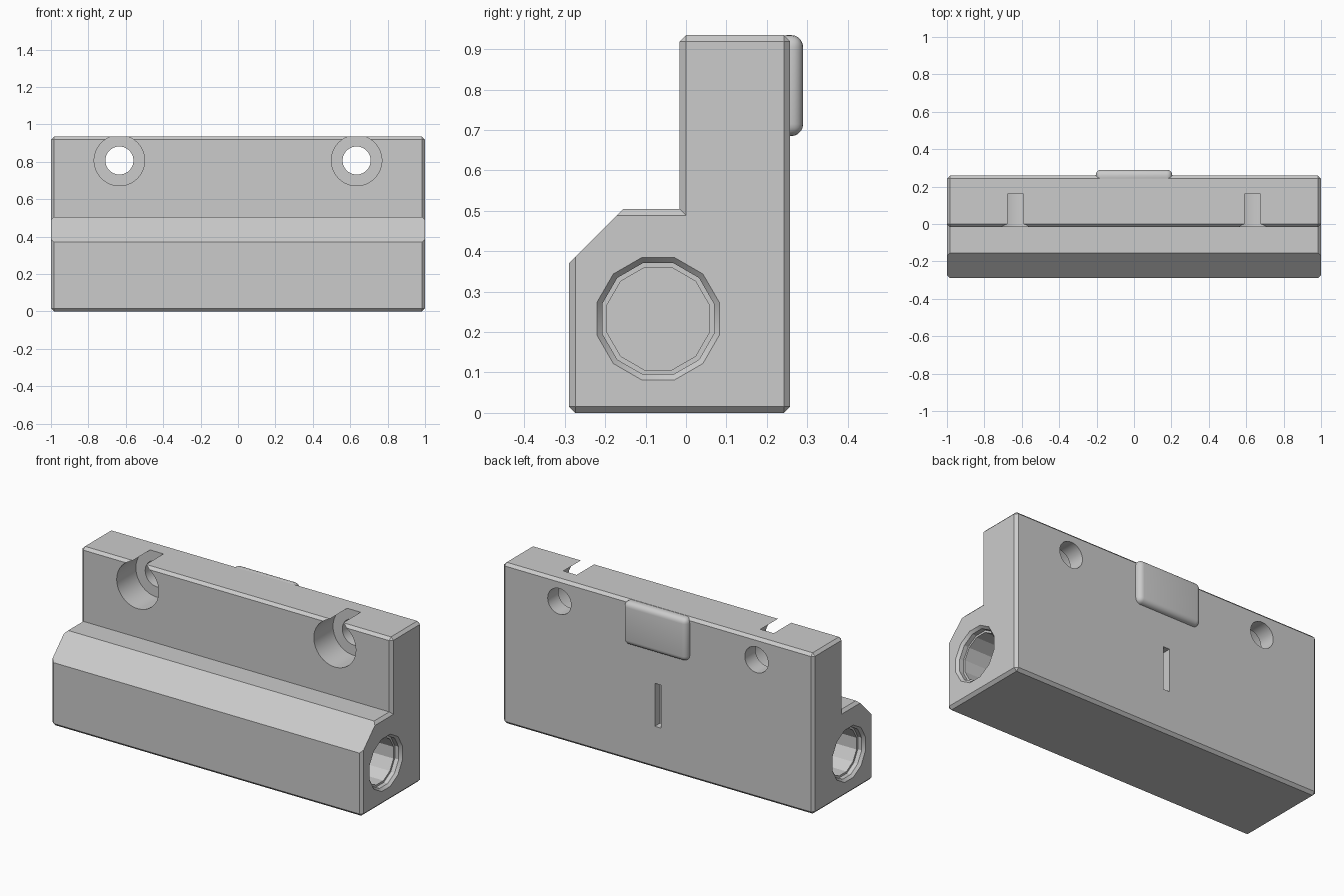
import bpy, bmesh, math
from mathutils import Matrix, Vector

old = bpy.data.objects.get("Cube")
if old:
    bpy.data.objects.remove(old, do_unlink=True)

grey = bpy.data.materials.new("plain grey")
grey.use_nodes = True
colour = (0.6, 0.6, 0.6, 1)
grey.diffuse_color = colour
grey.node_tree.nodes["Principled BSDF"].inputs["Base Color"].default_value = colour


def make_object(name, bm):
    bmesh.ops.recalc_face_normals(bm, faces=bm.faces)
    mesh = bpy.data.meshes.new(name)
    bm.to_mesh(mesh)
    bm.free()
    mesh.materials.append(grey)
    obj = bpy.data.objects.new(name, mesh)
    bpy.context.collection.objects.link(obj)
    return obj


def loft(name, rings):
    """Skin equal-length rings of points and cap both ends."""
    bm = bmesh.new()
    loops = [[bm.verts.new(p) for p in ring] for ring in rings]
    for a, b in zip(loops, loops[1:]):
        for i in range(len(a)):
            j = (i + 1) % len(a)
            bm.faces.new((a[i], a[j], b[j], b[i]))
    bm.faces.new(loops[0])
    bm.faces.new(loops[-1])
    bmesh.ops.remove_doubles(bm, verts=bm.verts, dist=1e-4)
    return make_object(name, bm)


def turned(name, steps, sides, centre, axis):
    """Round solid from (position, radius) steps along x or y."""
    rings = []
    for pos, r in steps:
        ring = []
        for i in range(sides):
            t = math.tau * (i + 0.5) / sides
            u, v = r * math.cos(t), r * math.sin(t)
            offset = (pos, u, v) if axis == "x" else (u, pos, v)
            ring.append(Vector(centre) + Vector(offset))
        rings.append(ring)
    return loft(name, rings)


def box(name, centre, size):
    bm = bmesh.new()
    bmesh.ops.create_cube(bm, size=1, matrix=Matrix.Translation(centre) @ Matrix.Diagonal((*size, 1)))
    return make_object(name, bm)


def smooth(obj, degrees):
    bpy.ops.object.select_all(action="DESELECT")
    obj.select_set(True)
    bpy.context.view_layer.objects.active = obj
    bpy.ops.object.shade_smooth_by_angle(angle=math.radians(degrees))


# Body: stepped profile (y, z) with the shift each point takes at the end chamfer
c = 0.016
profile = [
    (-0.29, c, c, 0), (-0.29 + c, 0, 0, c),
    (0.258 - c, 0, 0, c), (0.258, c, -c, 0),
    (0.258, 0.935 - c, -c, 0), (0.258 - c, 0.935, 0, -c),
    (0, 0.935, 0, -c), (-c, 0.935 - c, c, 0),
    (-c, 0.505, c, -c), (-0.155, 0.505, -c, -c), (-0.29, 0.37, c, c),
]
body = loft("body", [
    [(x, y + k * dy, z + k * dz) for y, z, dy, dz in profile]
    for x, k in ((-1, 1), (c - 1, 0), (1 - c, 0), (1, 1))
])

# Cutters: end bores, counterbored screw holes and the rear slot
cutters = [box("slot_cutter", (0, 0.25, 0.37), (0.04, 0.08, 0.25))]
for side, s in (("left", 1), ("right", -1)):
    bore = [(s * 1.01, 0.166), (s * 0.985, 0.143), (s * 0.96, 0.143),
            (s * 0.96, 0.131), (s * 0.05, 0.131)]
    cutters.append(turned(side + "_bore_cutter", bore, 12, (0, -0.069, 0.233), "x"))
    screw = [(-0.1, 0.135), (0.16, 0.135), (0.16, 0.075), (0.4, 0.075)]
    cutters.append(turned(side + "_screw_hole_cutter", screw, 48, (s * 0.634, 0, 0.807), "y"))

bpy.context.view_layer.objects.active = body
for cutter in cutters:
    mod = body.modifiers.new(cutter.name, "BOOLEAN")
    mod.operation = "DIFFERENCE"
    mod.solver = "EXACT"
    mod.object = cutter
    bpy.ops.object.modifier_apply(modifier=mod.name)
    bpy.data.objects.remove(cutter, do_unlink=True)
smooth(body, 25)

# Rounded pad on the back
pad = box("rear_pad", (0, 0.255, 0.81), (0.41, 0.07, 0.25))
mod = pad.modifiers.new("rounding", "BEVEL")
mod.width = 0.03
mod.segments = 5
bpy.context.view_layer.objects.active = pad
bpy.ops.object.modifier_apply(modifier=mod.name)
smooth(pad, 35)
